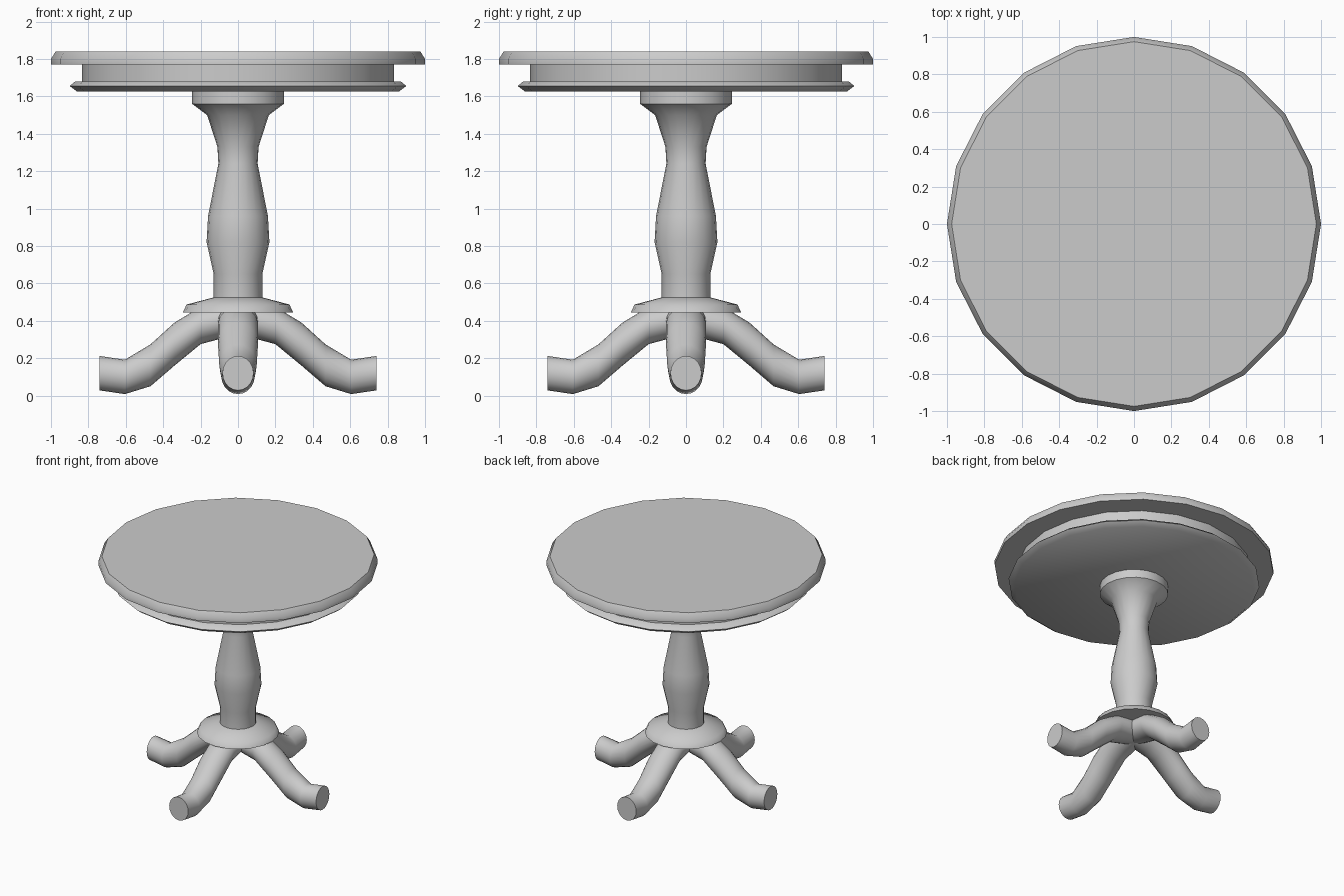
import bpy, math
from mathutils import Matrix, Vector

if "Cube" in bpy.data.objects:
    bpy.data.objects.remove(bpy.data.objects["Cube"])

SIDES = 20


def skin(name, rings, angle):
    """Join equal-sized rings of points into a capped, smoothed object."""
    n = len(rings[0])
    verts = [p for ring in rings for p in ring]
    faces = [list(range(n))[::-1], [len(verts) - n + i for i in range(n)]]
    for r in range(len(rings) - 1):
        for i in range(n):
            j = (i + 1) % n
            faces.append((r * n + i, r * n + j, (r + 1) * n + j, (r + 1) * n + i))
    mesh = bpy.data.meshes.new(name)
    mesh.from_pydata(verts, [], faces)
    ob = bpy.data.objects.new(name, mesh)
    bpy.context.collection.objects.link(ob)
    bpy.ops.object.select_all(action='DESELECT')
    ob.select_set(True)
    bpy.context.view_layer.objects.active = ob
    bpy.ops.object.shade_smooth_by_angle(angle=math.radians(angle))
    return ob


def lathe(name, profile, angle=40):
    """Turn (radius, height) points, listed bottom to top, around z."""
    steps = [2 * math.pi * i / SIDES for i in range(SIDES)]
    rings = [[Vector((r * math.cos(a), r * math.sin(a), z)) for a in steps]
             for r, z in profile]
    return skin(name, rings, angle)


# Table top with bevelled rim
lathe("table_top", [(1.0, 1.77), (1.0, 1.80), (0.975, 1.84)])

# Apron and the moulding under it
lathe("apron", [(0.835, 1.67), (0.835, 1.775)])
lathe("apron_moulding", [(0.86, 1.625), (0.90, 1.655), (0.87, 1.68)], 60)

# Turned pedestal column with its base collar
lathe("column", [(0.295, 0.445), (0.275, 0.487), (0.13, 0.525), (0.13, 0.65),
                 (0.168, 0.82), (0.16, 0.96), (0.105, 1.24), (0.11, 1.33),
                 (0.165, 1.50), (0.245, 1.56), (0.245, 1.63)], 50)

# Four curved legs: distance out, centre height, half width, half height
LEG = [(0.0, 0.42, 0.107, 0.09), (0.10, 0.395, 0.107, 0.093),
       (0.20, 0.375, 0.107, 0.10), (0.34, 0.275, 0.107, 0.115),
       (0.468, 0.162, 0.10, 0.112), (0.605, 0.10, 0.088, 0.092),
       (0.74, 0.12, 0.083, 0.092)]
for k, side in enumerate(("right", "back", "left", "front")):
    turn = Matrix.Rotation(k * math.pi / 2, 3, 'Z')
    rings = [[turn @ Vector((d, w * math.cos(a), z + h * math.sin(a)))
              for a in (2 * math.pi * i / SIDES for i in range(SIDES))]
             for d, z, w, h in LEG]
    skin(side + "_leg", rings, 50)
